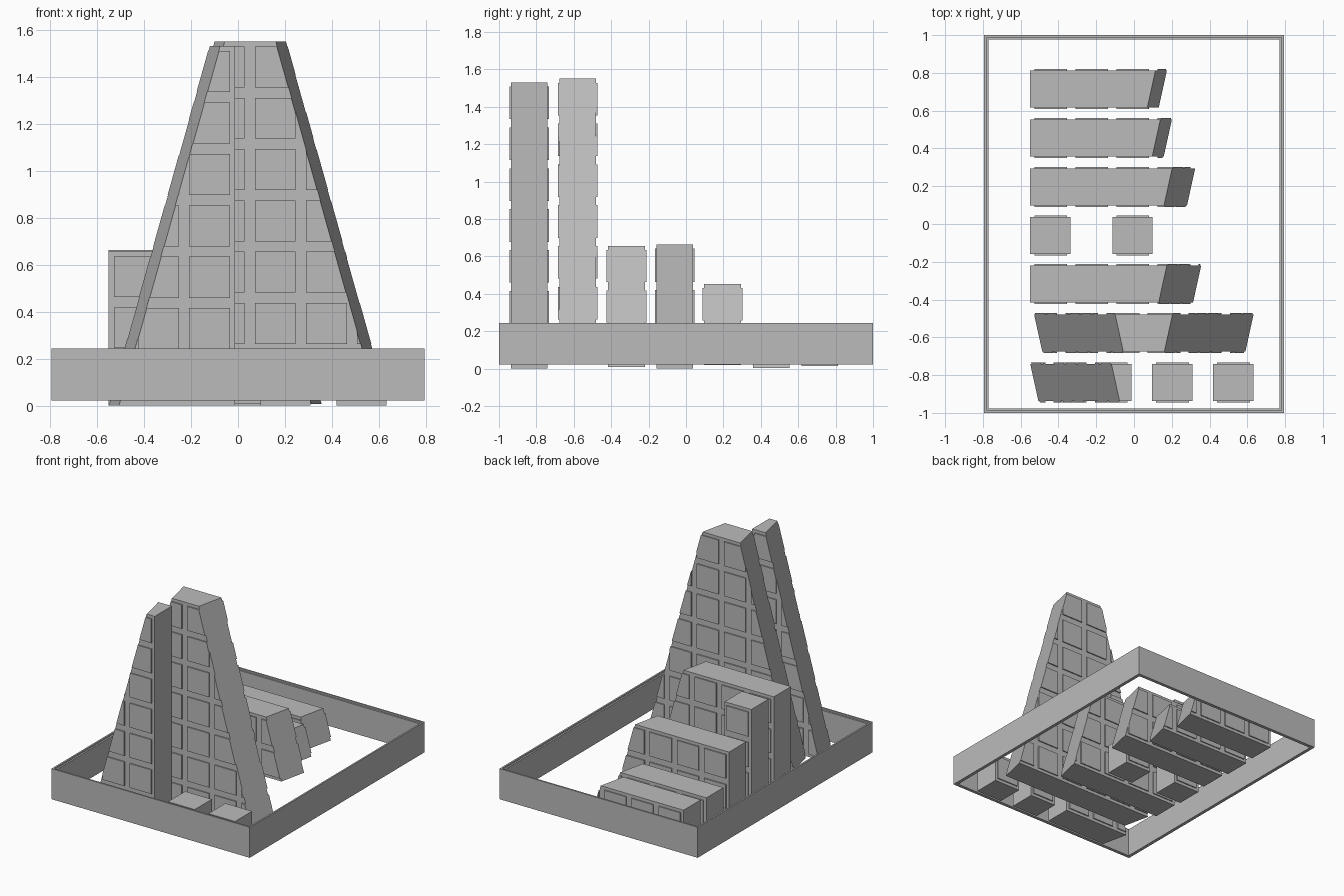
import bpy
import bmesh
from mathutils import Vector

cube = bpy.data.objects.get("Cube")
if cube:
    bpy.data.objects.remove(cube, do_unlink=True)

grey = bpy.data.materials.new("plain grey")
grey.use_nodes = True
colour = (0.5, 0.5, 0.5, 1)
grey.diffuse_color = colour
grey.node_tree.nodes["Principled BSDF"].inputs["Base Color"].default_value = colour

UNIT = 0.2175     # size of one stone block
GAP = 0.022       # margin around each raised stone
THICK = 0.196     # wall body thickness
RAISE = 0.008     # stone relief
SLOPE = 0.281     # lean of the sloped ends
MITRE = 0.22      # skew of the sloped ends across the thickness


def finish(bm, name):
    bmesh.ops.recalc_face_normals(bm, faces=bm.faces)
    mesh = bpy.data.meshes.new(name)
    bm.to_mesh(mesh)
    bm.free()
    mesh.materials.append(grey)
    obj = bpy.data.objects.new(name, mesh)
    bpy.context.collection.objects.link(obj)


def add_box(bm, low, high, cuts=()):
    """Box trimmed by planes, merged into bm."""
    part = bmesh.new()
    bmesh.ops.create_cube(part, size=1)
    low, high = Vector(low), Vector(high)
    for v in part.verts:
        v.co = (low + high) / 2 + v.co * (high - low)
    for point, normal in cuts:
        geom = part.verts[:] + part.edges[:] + part.faces[:]
        bmesh.ops.bisect_plane(part, geom=geom, plane_co=point,
                               plane_no=normal, clear_outer=True)
        rim = [e for e in part.edges if e.is_boundary]
        if rim:
            bmesh.ops.holes_fill(part, edges=rim)
    temp = bpy.data.meshes.new("temp")
    part.to_mesh(temp)
    part.free()
    bm.from_mesh(temp)
    bpy.data.meshes.remove(temp)


def wall(name, y, x0, x1, z0, z1, grid_x, left=None, right=None, mitre=MITRE):
    """Block wall; left / right give the mid-thickness top x of a sloped end."""
    cuts = []
    if right is not None:
        cuts.append((Vector((right, y, z1)), Vector((1, -mitre, SLOPE))))
    if left is not None:
        cuts.append((Vector((left, y, z1)), Vector((-1, -mitre, SLOPE))))
    bm = bmesh.new()
    half = THICK / 2
    add_box(bm, (x0, y - half, z0), (x1, y + half, z1), cuts)
    # raised stones on the front and back, trimmed by the sloped ends
    rows = round((z1 - z0) / UNIT)
    pitch = (z1 - z0) / rows
    for col in range(-4, 5):
        a = grid_x + col * UNIT + GAP
        b = a + UNIT - 2 * GAP
        if a < x0 or a > x1:
            continue
        for row in range(rows):
            c = z0 + row * pitch + GAP
            for side in (-1, 1):
                ys = sorted((y + side * (half - 0.003), y + side * (half + RAISE)))
                add_box(bm, (a, ys[0], c),
                        (min(b, x1), ys[1], c + pitch - 2 * GAP), cuts)
    finish(bm, name)


# Tall walls
wall("half_tower_wall", -0.838, -0.7, -0.012, 0, 1.53, -0.012, left=-0.098)
wall("full_tower_wall", -0.578, -0.7, 0.8, 0.023, 1.55, 0.05,
     left=-0.078, right=0.182)

# Lower walls with one sloped end
wall("three_course_wall", -0.318, -0.55, 0.5, 0.008, 0.656, -0.55, right=0.152)
wall("two_course_wall", 0.195, -0.55, 0.5, 0.018, 0.452, -0.55, right=0.18)
wall("long_course_wall", 0.455, -0.55, 0.5, 0.003, 0.22, -0.55, right=0.118)
wall("short_course_wall", 0.715, -0.55, 0.5, 0.014, 0.23, -0.55, right=0.092)

# Single-block columns and loose blocks
for name, x, y, top in (("tall_column", -0.55, -0.06, 0.663),
                        ("middle_block", -0.115, -0.06, 0.217),
                        ("front_block_inner", 0.095, -0.838, 0.217),
                        ("front_block_outer", 0.418, -0.838, 0.217)):
    wall(name, y, x, x + UNIT - 0.004, 0, top, x)

# Open tray frame: stepped section lofted around a rectangle
bm = bmesh.new()
section = [(0, 0.022), (0, 0.243), (0.012, 0.243), (0.012, 0.232),
           (0.024, 0.232), (0.024, 0.022)]
rings = []
for inset, z in section:
    w, d = 0.794 - inset, 1 - inset
    rings.append([bm.verts.new((sx * w, sy * d, z))
                  for sx, sy in ((-1, -1), (1, -1), (1, 1), (-1, 1))])
for i, ring in enumerate(rings):
    after = rings[(i + 1) % len(rings)]
    for k in range(4):
        n = (k + 1) % 4
        bm.faces.new((ring[k], ring[n], after[n], after[k]))
finish(bm, "tray_frame")
